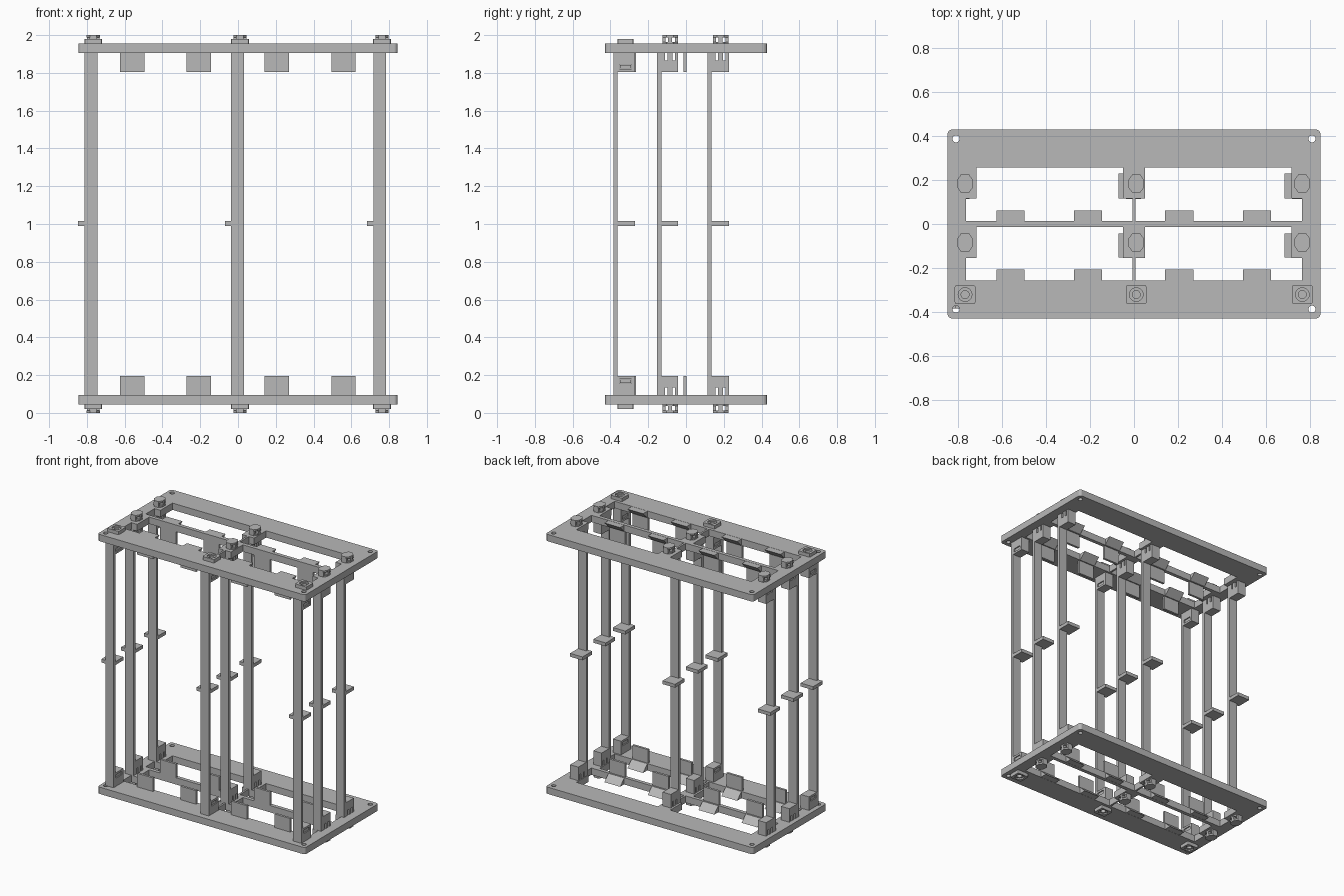
import bpy, bmesh, math
from mathutils import Matrix

cube = bpy.data.objects.get("Cube")
if cube:
    bpy.data.objects.remove(cube, do_unlink=True)

grey = bpy.data.materials.new("plain_grey")
grey.use_nodes = True
grey.diffuse_color = (0.48, 0.48, 0.48, 1)
grey.node_tree.nodes["Principled BSDF"].inputs["Base Color"].default_value = grey.diffuse_color

# Sketches are (x, y) or (y, z); z is measured from mid height
TO_X = Matrix(((0, 0, 1, 0), (1, 0, 0, 0), (0, 1, 0, 0), (0, 0, 0, 1)))


def rect(a, b, c, d):
    return [(a, c), (b, c), (b, d), (a, d)]


def ring(x, y, r, n=20):
    return [(x + r * math.cos(2 * math.pi * i / n),
             y + r * math.sin(2 * math.pi * i / n)) for i in range(n)]


def rounded(hx, hy, r, steps=5):
    pts = []
    for k, (sx, sy) in enumerate([(1, 1), (-1, 1), (-1, -1), (1, -1)]):
        for i in range(steps + 1):
            a = math.pi / 2 * (k + i / steps)
            pts.append((sx * (hx - r) + r * math.cos(a), sy * (hy - r) + r * math.sin(a)))
    return pts


def part(name, loops, low, high, along_x=False, mirrored=True):
    """Extrude an outline with holes, then mirror it about mid height."""
    cu = bpy.data.curves.new(name, 'CURVE')
    cu.dimensions = '2D'
    cu.fill_mode = 'BOTH'
    cu.extrude = (high - low) / 2
    for loop in loops:
        sp = cu.splines.new('POLY')
        sp.points.add(len(loop) - 1)
        for p, (u, v) in zip(sp.points, loop):
            p.co = (u, v, 0, 1)
        sp.use_cyclic_u = True
    temp = bpy.data.objects.new(name + "_sketch", cu)
    bpy.context.collection.objects.link(temp)
    bpy.context.view_layer.update()
    me = bpy.data.meshes.new_from_object(temp)
    bpy.data.objects.remove(temp, do_unlink=True)
    me.transform(Matrix.Translation((0, 0, (low + high) / 2)))
    if along_x:
        me.transform(TO_X)
    bm = bmesh.new()
    bm.from_mesh(me)
    bmesh.ops.remove_doubles(bm, verts=bm.verts, dist=1e-5)
    bmesh.ops.recalc_face_normals(bm, faces=bm.faces)
    for f in bm.faces:
        f.smooth = False
    bm.to_mesh(me)
    bm.free()
    me.name = name
    me.materials.clear()
    me.materials.append(grey)
    ob = bpy.data.objects.new(name, me)
    ob.location.z = 1
    bpy.context.collection.objects.link(ob)
    if mirrored:
        m = ob.modifiers.new("top_and_bottom", 'MIRROR')
        m.use_axis = (False, False, True)
    return ob


columns = [-0.766, 0.01, 0.763]
BOLT_Y = -0.32

# End plates with four stepped openings and round holes
loops = [rounded(0.845, 0.428, 0.02)]
for top in (0.256, -0.014):
    low, step = top - 0.243, top - 0.14
    for s in (-1, 1):
        loops.append([(s * x, y) for x, y in [
            (0.713, top), (0.05, top), (0.05, step), (0.007, step),
            (0.007, low), (0.761, low), (0.761, step), (0.713, step)]])
for x in (-0.807, 0.807):
    for y in (-0.386, 0.386):
        loops.append(ring(x, y, 0.016))
for x in columns:
    loops.append(ring(x, BOLT_Y, 0.018))
part("end_plates", loops, -0.955, -0.905)

# Guide flaps with sloped feet
for row, dy in enumerate((0, -0.267)):
    for i, x in enumerate((-0.56, -0.208, 0.205, 0.558)):
        outline = [(-0.014, -0.954), (-0.014, -0.805), (0.003, -0.805),
                   (0.003, -0.905), (0.011, -0.905), (0.061, -0.954)]
        part(f"guide_flap_{row}_{i}", [[(y + dy, z) for y, z in outline]],
             x - 0.064, x + 0.064, True)

# Posts with foot blocks, shelves and fasteners
rows = [(-0.384, -0.27), (-0.153, -0.042), (0.114, 0.228)]
for c, bx in enumerate(columns):
    x0, x1 = bx - 0.046, bx + 0.021
    for r, (y0, y1) in enumerate(rows):
        outline = [(y0, 0), (y0, -0.905)]
        hole = []
        mid = y0 + 0.069
        if r == 0:
            # Slot for the captive nut
            hole = [rect(BOLT_Y - 0.032, BOLT_Y + 0.032, -0.845, -0.82)]
            part(f"captive_nut_{c}", [rect(BOLT_Y - 0.03, BOLT_Y + 0.03, -0.843, -0.822)],
                 x0 + 0.006, x1 - 0.006, True)
        else:
            # Spring slots at the base of the block
            for y in (mid - 0.02, mid + 0.02):
                outline += [(y - 0.007, -0.905), (y - 0.007, -0.865),
                            (y + 0.007, -0.865), (y + 0.007, -0.905)]
        outline += [(y1, -0.905), (y1, -0.805), (y0 + 0.022, -0.805), (y0 + 0.022, 0)]
        part(f"post_{c}_{r}", [outline] + hole, x0, x1, True)
        part(f"shelf_{c}_{r}", [rect(x0 - 0.034, x1, y0 + 0.002, y1)],
             -0.01, 0.015, mirrored=False)
        if r:
            # Snap clip through the plate
            w, h, k = 0.035, 0.041, 0.018
            octagon = [(bx + x, mid + y) for x, y in [
                (w, k), (k, h), (-k, h), (-w, k), (-w, -k), (-k, -h), (k, -h), (w, -k)]]
            part(f"clip_head_{c}_{r}", [octagon], -1, -0.988)
            part(f"clip_base_{c}_{r}", [octagon], -0.964, -0.93)
            for i, (y, hx, hy) in enumerate([(-0.033, 0.02, 0.008), (0, 0.034, 0.01),
                                             (0.033, 0.02, 0.008)]):
                part(f"clip_leg_{c}_{r}_{i}",
                     [rect(bx - hx, bx + hx, mid + y - hy, mid + y + hy)], -0.988, -0.964)
    # Square bolt boss with a stepped hole
    boss = [(bx + x, BOLT_Y + y) for x, y in rounded(0.047, 0.042, 0.008, 2)]
    part(f"bolt_boss_{c}", [boss, ring(bx, BOLT_Y, 0.031)], -0.98, -0.955)
    part(f"bolt_seat_{c}", [ring(bx, BOLT_Y, 0.031), ring(bx, BOLT_Y, 0.018)],
         -0.97, -0.955)
